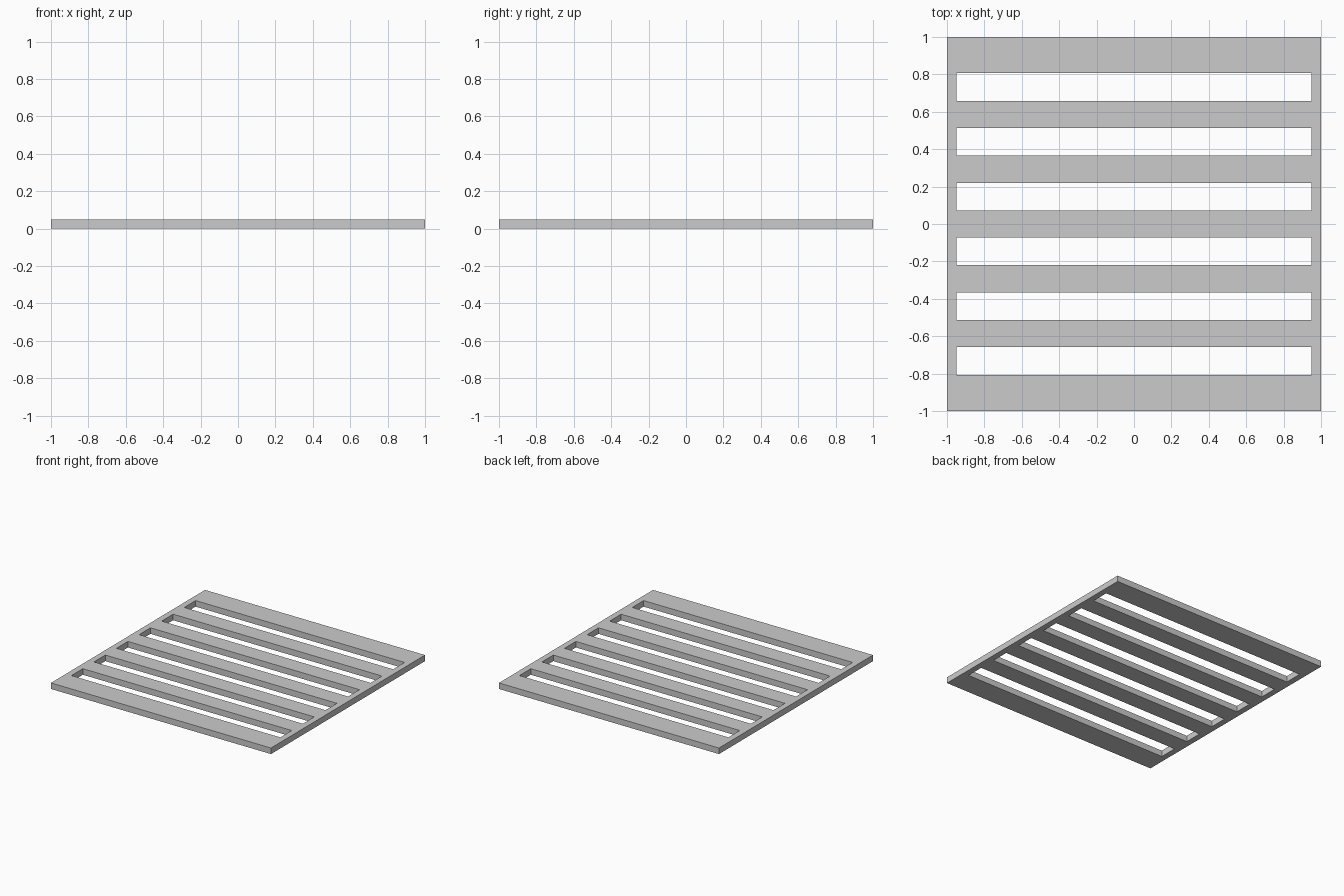
import bpy, bmesh

if "Cube" in bpy.data.objects:
    bpy.data.objects.remove(bpy.data.objects["Cube"])

HALF, THICK = 1.0, 0.05
SLOT_X = 0.95        # half length of each slot
SLOT_W = 0.148       # slot width in y
PITCH = 0.293        # slot spacing
COUNT = 6

# Grid lines that bound the frame, the bars and the slots
xs = [-HALF, -SLOT_X, SLOT_X, HALF]
ys = [-HALF]
for i in range(COUNT):
    c = (i - (COUNT - 1) / 2) * PITCH
    ys += [c - SLOT_W / 2, c + SLOT_W / 2]
ys.append(HALF)

# Flat slotted sheet: every odd row is open in the middle column
bm = bmesh.new()
grid = [[bm.verts.new((x, y, 0)) for x in xs] for y in ys]
for r in range(len(ys) - 1):
    for c in range(len(xs) - 1):
        if r % 2 == 1 and c == 1:
            continue
        bm.faces.new((grid[r][c], grid[r][c + 1], grid[r + 1][c + 1], grid[r + 1][c]))

# Thicken upward, keeping the bottom faces
ext = bmesh.ops.extrude_face_region(bm, geom=bm.faces[:], use_keep_orig=True)
top = [v for v in ext["geom"] if isinstance(v, bmesh.types.BMVert)]
bmesh.ops.translate(bm, verts=top, vec=(0, 0, THICK))
bmesh.ops.recalc_face_normals(bm, faces=bm.faces[:])

mesh = bpy.data.meshes.new("slotted_panel")
bm.to_mesh(mesh)
bm.free()
panel = bpy.data.objects.new("slotted_panel", mesh)
bpy.context.collection.objects.link(panel)
